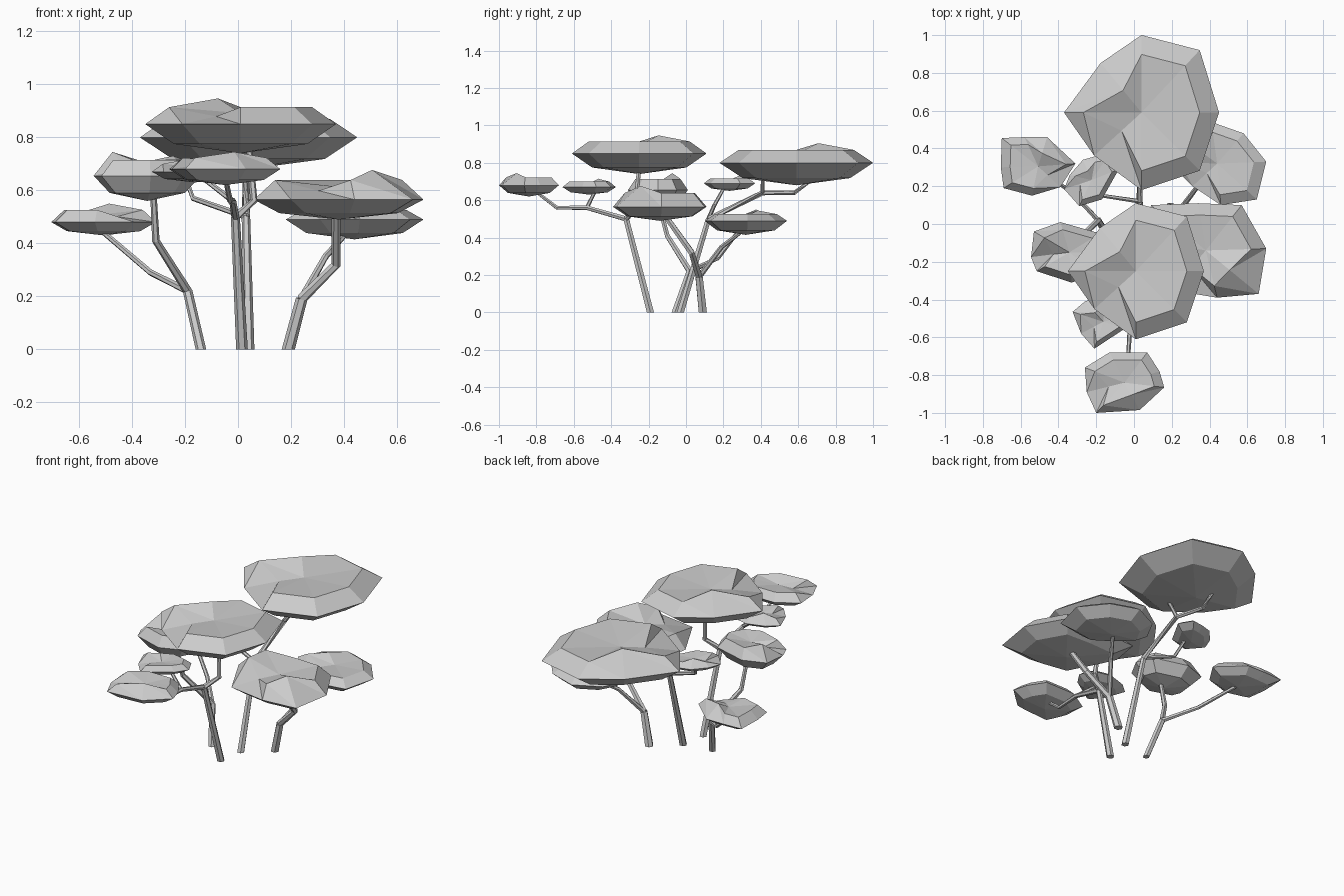
import bpy, bmesh
from math import radians
from mathutils import Matrix, Vector

default_cube = bpy.data.objects.get("Cube")
if default_cube:
    bpy.data.objects.remove(default_cube, do_unlink=True)

# One plain grey for the whole grove
grey = bpy.data.materials.new("plain grey")
grey.use_nodes = True
colour = (0.6, 0.6, 0.6, 1)
grey.diffuse_color = colour
grey.node_tree.nodes["Principled BSDF"].inputs["Base Color"].default_value = colour


def add_object(name, bm):
    bmesh.ops.recalc_face_normals(bm, faces=bm.faces)
    mesh = bpy.data.meshes.new(name)
    bm.to_mesh(mesh)
    bm.free()
    mesh.materials.append(grey)
    bpy.context.collection.objects.link(bpy.data.objects.new(name, mesh))


def canopy(name, outline, bottom, middle, top, peak=3, notch=5, peak_reach=.45):
    """Build a faceted leaf cushion from its rim outline and three heights."""
    bm = bmesh.new()
    xs, ys = zip(*outline)
    centre = Vector(((min(xs) + max(xs)) / 2, (min(ys) + max(ys)) / 2, 0))

    def vert(point, reach, height):
        spot = centre.lerp(Vector((*point, 0)), reach)
        spot.z = height
        return bm.verts.new(spot)

    def above(share):
        return middle + share * (top - middle)

    # Upper ring with one raised corner and one sunken corner
    upper = []
    for i, point in enumerate(outline):
        reach, share = .75, .66
        if i == peak:
            reach, share = peak_reach, 1
        elif i == notch:
            reach, share = .42, .3
        upper.append(vert(point, reach, above(share)))
    rim = [vert(p, 1, middle) for p in outline]
    lower = [vert(p, .7, middle + .68 * (bottom - middle)) for p in outline]
    crown = vert(centre.xy, 0, above(.43))
    base = vert(centre.xy, 0, bottom)

    count = len(outline)
    for i in range(count):
        j = (i + 1) % count
        bm.faces.new((crown, upper[i], upper[j]))
        for a, b in ((upper, rim), (rim, lower)):
            bm.faces.new((a[i], b[i], b[j]))
            bm.faces.new((a[i], b[j], a[j]))
        bm.faces.new((base, lower[j], lower[i]))
    add_object(name, bm)


def limb(name, points, thick, thin):
    """Build a tapering six-sided limb along a path."""
    sides = 6
    bm = bmesh.new()
    path = [Vector(p) for p in points]
    last = len(path) - 1
    rings = []
    for i, point in enumerate(path):
        along = (path[min(i + 1, last)] - path[max(i - 1, 0)]).normalized()
        if point.z == 0:
            along = Vector((0, 0, 1))
        across = along.cross(Vector((0, 1, .3))).normalized()
        radius = thick + (thin - thick) * i / last
        rings.append([bm.verts.new(point + radius * (Matrix.Rotation(
            radians(360 * k / sides), 3, along) @ across)) for k in range(sides)])
    for a, b in zip(rings, rings[1:]):
        for k in range(sides):
            n = (k + 1) % sides
            bm.faces.new((a[k], a[n], b[n], b[k]))
    bm.faces.new(rings[0])
    bm.faces.new(rings[-1])
    add_object(name, bm)


# Two large cushions share one outline
LARGE = [(.36, 0), (.27, .29), (0, .36), (-.19, .23),
         (-.36, 0), (-.22, -.2), (0, -.36), (.27, -.27)]
canopy("front_large_canopy", [(x + .01, y - .25) for x, y in LARGE], .74, .85, .947)
canopy("back_large_canopy", [(x * 1.14 + .04, y * 1.14 + .59) for x, y in LARGE],
       .68, .8, .905)

# Cushions on the left
canopy("left_canopy", [(.7, -.13), (.57, .1), (.34, .11), (.09, .1),
                       (.06, -.08), (.2, -.35), (.44, -.39), (.66, -.37)],
       .49, .565, .677, peak=7)
canopy("left_back_canopy", [(.7, .33), (.58, .48), (.41, .54), (.25, .46),
                            (.18, .33), (.31, .2), (.46, .1), (.65, .13)],
       .415, .49, .545)

# Cushions on the right
canopy("right_outer_canopy", [(-.31, .32), (-.46, .46), (-.58, .46), (-.7, .455),
                              (-.705, .3), (-.69, .19), (-.54, .15), (-.39, .195)],
       .43, .48, .55, peak=1, notch=7)
canopy("right_inner_canopy", [(-.08, .29), (-.13, .37), (-.2, .36), (-.27, .34),
                              (-.34, .26), (-.37, .185), (-.29, .095), (-.17, .13)],
       .65, .69, .73)
canopy("right_canopy", [(-.14, -.15), (-.18, -.05), (-.39, .01), (-.53, -.04),
                        (-.545, -.175), (-.515, -.25), (-.33, -.31), (-.2, -.26)],
       .56, .655, .745, notch=4, peak_reach=.7)

# Cushions at the front
canopy("front_small_canopy", [(0, -.48), (-.04, -.4), (-.15, -.375), (-.26, -.41),
                              (-.325, -.465), (-.28, -.58), (-.21, -.66), (-.05, -.555)],
       .63, .67, .715)
canopy("front_canopy", [(.16, -.865), (.135, -.78), (.07, -.68), (-.13, -.68),
                        (-.26, -.76), (-.25, -.89), (-.2, -1), (.03, -.985)],
       .62, .68, .745, peak=7)

# Front tree
fork = (-.01, -.32, .5)
limb("front_trunk", [(.015, -.19, 0), fork], .022, .017)
elbow = (-.02, -.53, .56)
limb("front_long_branch", [fork, elbow, (-.03, -.69, .56), (-.05, -.82, .66)], .015, .009)
limb("front_short_branch", [elbow, (-.15, -.48, .66)], .011, .009)
limb("front_upper_branch", [fork, (.06, -.27, .56), (.04, -.25, .78)], .016, .012)

# Back tree
fork = (.03, .12, .5)
limb("back_trunk", [(.04, -.03, 0), fork], .022, .016)
elbow = (.03, .41, .64)
limb("back_long_branch", [fork, elbow, (-.02, .58, .64), (-.02, .66, .7)], .016, .01)
limb("back_short_branch", [elbow, (.1, .41, .73)], .012, .01)
limb("back_side_branch", [fork, (-.17, .15, .57), (-.21, .21, .68)], .012, .009)

# Left tree
fork = (.24, .07, .19)
limb("left_trunk", [(.19, .09, 0), fork], .025, .022)
limb("left_front_branch", [fork, (.37, .03, .32), (.37, -.12, .53)], .02, .016)
limb("left_back_branch", [fork, (.33, .19, .35), (.42, .32, .45)], .015, .01)

# Right tree
fork = (-.19, .02, .22)
limb("right_trunk", [(-.14, -.06, 0), fork], .02, .018)
limb("right_front_branch", [fork, (-.31, -.1, .41), (-.32, -.15, .6)], .017, .012)
limb("right_outer_branch", [fork, (-.33, .17, .29), (-.53, .3, .46)], .014, .01)
